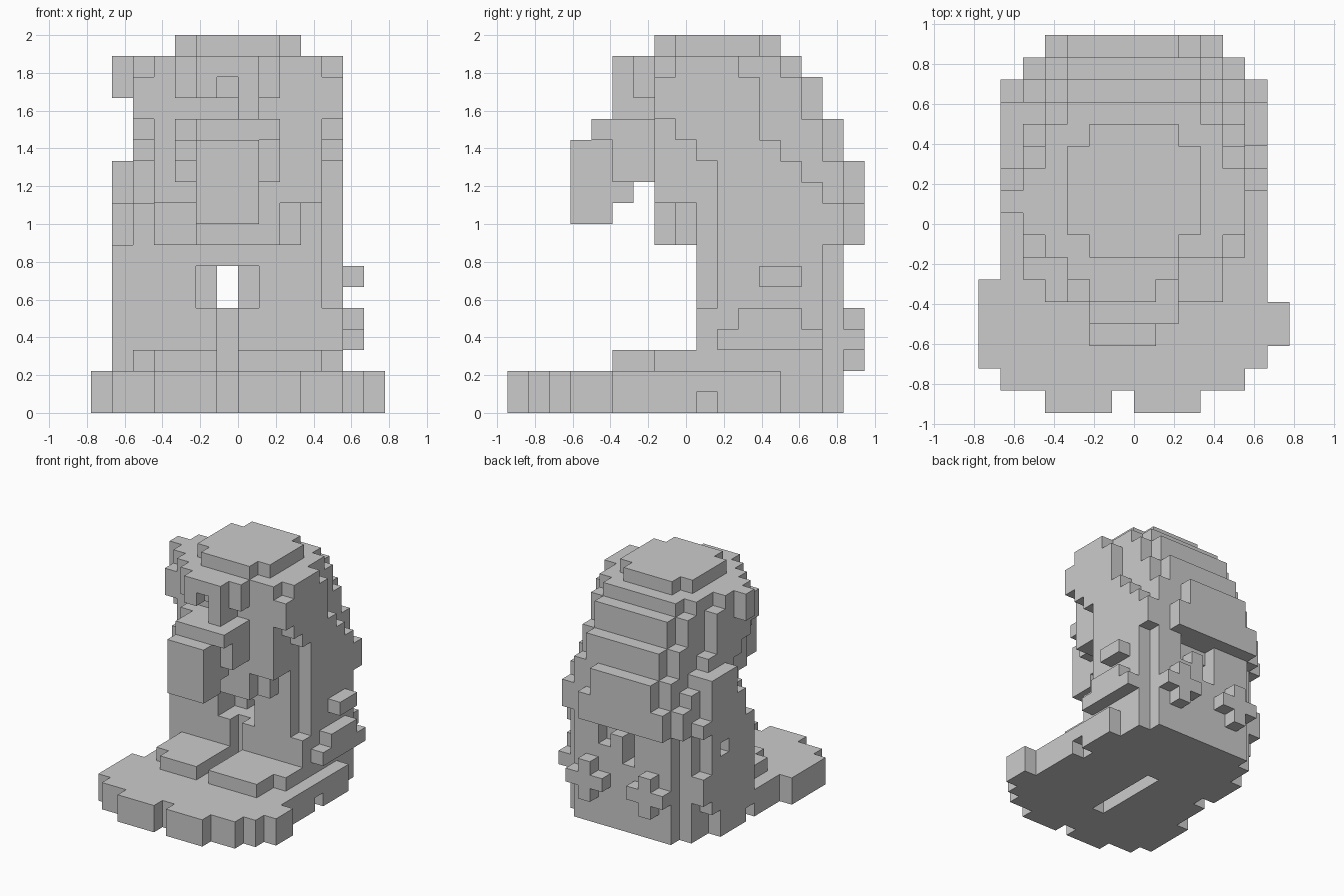
import bpy, bmesh

if "Cube" in bpy.data.objects:
    bpy.data.objects.remove(bpy.data.objects["Cube"])

U = 1 / 9                       # one cube of the grid
parts = {}                      # part name -> set of filled cells


def cells(x0, x1, y0, y1, z0, z1):
    a, b = int(y0 + 8.5), int(y1 + 8.5)
    return {(x, y, z) for x in range(x0, x1) for y in range(a, b) for z in range(z0, z1)}


def add(name, *box):
    parts.setdefault(name, set()).update(cells(*box))


def cut(*box):
    hole = cells(*box)
    for p in parts.values():
        p -= hole


# Base slab with stepped outline
for x0, x1, y0, y1 in [(-4, -1, -8.5, -7.5), (0, 3, -8.5, -7.5), (-6, 5, -7.5, -6.5),
                       (-7, 6, -6.5, -5.5), (-7, 7, -5.5, -3.5), (-7, 6, -3.5, -2.5),
                       (-6, 6, -2.5, 4.5), (-5, 5, 4.5, 6.5), (-4, 4, 6.5, 7.5)]:
    add("base", x0, x1, y0, y1, 0, 2)
cut(-1, 0, -4.5, 1.5, 0, 1)
cut(5, 6, 0.5, 1.5, 0, 1)
cut(-6, -5, 0.5, 1.5, 0, 1)

# Two raised steps with a gap between
add("left_step", -5, -1, -2.5, 0.5, 2, 3)
add("left_step", -4, -1, -3.5, -2.5, 2, 3)
add("right_step", 0, 4, -3.5, 0.5, 2, 3)
add("right_step", 4, 5, -1.5, 0.5, 2, 3)

# Lower body
add("body", -5, 4, 0.5, 6.5, 2, 10)
add("body", 4, 5, 1.5, 6.5, 2, 10)
add("body", -4, 4, 6.5, 7.5, 2, 8)
add("body", 4, 5, 0.5, 1.5, 2, 5)

# Stepped left side panel
add("side_panel", -6, -5, 0.5, 5.5, 2, 8)
add("side_panel", -6, -5, 1.5, 5.5, 8, 10)
add("side_panel", -6, -5, 2.5, 5.5, 10, 12)
add("side_panel", -6, -5, 5.5, 6.5, 3, 5)
add("side_panel", -6, -5, 5.5, 6.5, 8, 9)

# Rounded back: narrower slices further back, tapering upward
for z0, z1, x0, x1, y in [(8, 12, -3, 2, 8.5), (8, 10, -4, 3, 8.5), (8, 12, -4, 4, 7.5),
                          (8, 10, -5, 5, 7.5), (12, 14, -3, 3, 7.5), (12, 14, -4, 4, 6.5),
                          (14, 16, -3, 3, 6.5), (14, 16, -4, 4, 5.5), (16, 17, -3, 3, 5.5),
                          (16, 17, -4, 4, 4.5)]:
    add("rounded_back", x0, x1, 0.5, y, z0, z1)
cut(4, 5, 0.5, 1.5, 8, 10)

# Outer side walls: front and back edges per layer
for z0, z1, y0, y1 in [(8, 11, 1.5, 6.5), (11, 12, 1.5, 5.5), (12, 13, 0.5, 4.5),
                       (13, 14, -0.5, 3.5), (14, 16, -1.5, 3.5), (16, 17, -0.5, 2.5)]:
    for x in (-5, 4):
        add("side_wall", x, x + 1, y0, y1, z0, z1)
add("side_tuft", -6, -5, 0.5, 1.5, 15, 17)

# Crown
add("crown", -2, 2, -1.5, 4.5, 17, 18)
add("crown", -3, 3, -0.5, 3.5, 17, 18)

# Front of the head and its hem
add("head_front", -4, 4, -1.5, 0.5, 10, 17)
add("head_front", -4, 3, -0.5, 0.5, 8, 10)
add("head_front", -2, 2, -1.5, -0.5, 8, 10)
add("head_front", -3, 2, -2.5, -1.5, 11, 14)

# Brow tufts
add("brow", -3, 2, -2.5, -1.5, 15, 17)
add("brow", -2, 1, -3.5, -1.5, 15, 17)
add("brow", 0, 1, -3.5, -1.5, 14, 15)
cut(-1, 0, -3.5, -2.5, 15, 16)

# Long hanging front piece
add("front_drop", -3, 2, -3.5, -1.5, 12, 13)
add("front_drop", -2, 2, -4.5, -1.5, 13, 14)
add("front_drop", -2, 1, -5.5, -3.5, 9, 13)
add("front_drop", -2, 1, -3.5, -2.5, 10, 13)
add("front_drop", 1, 2, -3.5, -2.5, 11, 13)

# Right side ridges
add("right_ridge", 5, 6, 1.5, 6.5, 3, 4)
add("right_ridge", 5, 6, 2.5, 5.5, 4, 5)
add("right_ridge", 5, 6, 3.5, 5.5, 6, 7)

# Cross-shaped bumps on the lower back
for x in (-4, 1):
    add("back_bump", x, x + 3, 7.5, 8.5, 3, 4)
    add("back_bump", x + 1, x + 2, 7.5, 8.5, 2, 5)

# Openings: front window, through tunnel, back recess, groove, side hole
cut(-2, 1, 0.5, 2.5, 5, 7)
cut(-1, 0, 0.5, 8.5, 5, 7)
cut(-1, 0, 0.5, 1.5, 2, 5)
cut(-1, 2, 6.5, 7.5, 6, 8)
cut(-6, -5, 3.5, 4.5, 6, 7)
add("back_bump", 0, 1, 6.5, 7.5, 6, 7)

# Overlapping cells belong to the first part only
taken = set()
for p in parts.values():
    p -= taken
    taken |= p

# Only outside faces become mesh
AXES = [(1, 0, 0), (0, 1, 0), (0, 0, 1)]
for name, p in parts.items():
    bm = bmesh.new()
    for c in sorted(p):
        for i in range(3):
            for s in (1, -1):
                n = tuple(c[k] + s * AXES[i][k] for k in range(3))
                if n in taken:
                    continue
                u, v = (i + 1) % 3, (i + 2) % 3
                ring = []
                for du, dv in ((0, 0), (1, 0), (1, 1), (0, 1))[::s]:
                    q = list(c)
                    q[i] += (s + 1) // 2
                    q[u] += du
                    q[v] += dv
                    ring.append(bm.verts.new((q[0] * U, (q[1] - 8.5) * U, q[2] * U)))
                bm.faces.new(ring)
    bmesh.ops.remove_doubles(bm, verts=bm.verts[:], dist=0.001)
    bmesh.ops.dissolve_limit(bm, angle_limit=0.01, verts=bm.verts[:], edges=bm.edges[:])
    mesh = bpy.data.meshes.new(name)
    bm.to_mesh(mesh)
    bm.free()
    bpy.context.collection.objects.link(bpy.data.objects.new(name, mesh))
